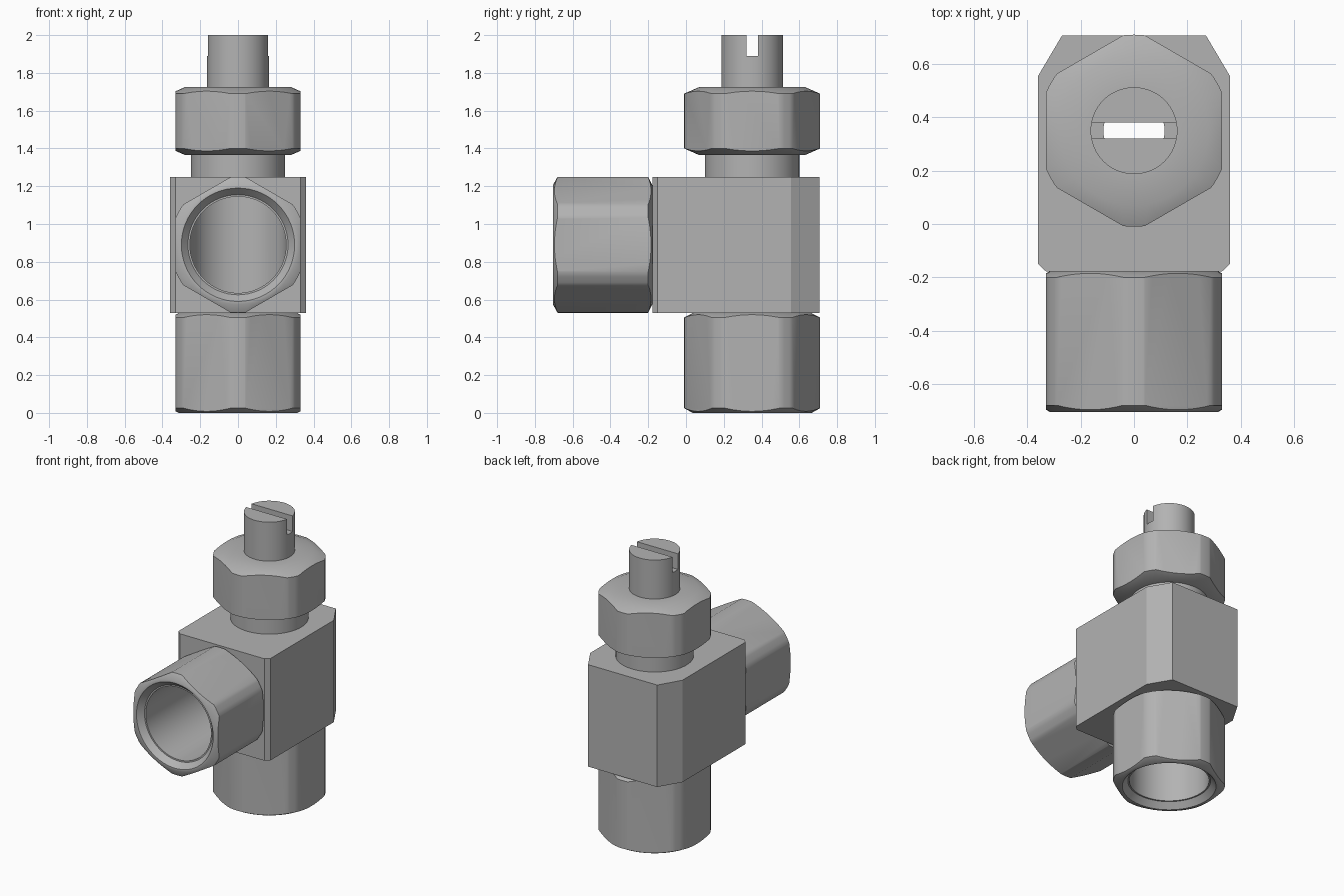
import bpy
import bmesh
from math import sin, cos, pi, radians, sqrt
from mathutils import Matrix

old = bpy.data.objects.get("Cube")
if old:
    bpy.data.objects.remove(old, do_unlink=True)

metal = bpy.data.materials.new("grey metal")
metal.use_nodes = True
GREY = (0.45, 0.45, 0.45, 1)
metal.diffuse_color = GREY
metal.node_tree.nodes["Principled BSDF"].inputs["Base Color"].default_value = GREY

AXIS_Y = 0.35      # vertical axis of the valve
PORT_Z = 0.89      # height of the front port
FLAT = 0.33        # half the width across the nut flats
ROUND = 0.36       # radius that trims the nut corners
BORE = 0.255


def to_object(name, bm, matrix=Matrix()):
    bmesh.ops.remove_doubles(bm, verts=bm.verts, dist=0.0001)
    bmesh.ops.recalc_face_normals(bm, faces=bm.faces)
    bm.transform(matrix)
    mesh = bpy.data.meshes.new(name)
    bm.to_mesh(mesh)
    bm.free()
    mesh.materials.append(metal)
    obj = bpy.data.objects.new(name, mesh)
    bpy.context.collection.objects.link(obj)
    return obj


def lathe(name, profile, matrix=Matrix()):
    """Revolve a closed (radius, z) profile around z."""
    bm = bmesh.new()
    verts = [bm.verts.new((r, 0, z)) for r, z in profile]
    edges = [bm.edges.new((a, b)) for a, b in zip(verts, verts[1:] + verts[:1])
             if a.co.x + b.co.x > 0]
    bmesh.ops.spin(bm, geom=verts + edges, cent=(0, 0, 0), axis=(0, 0, 1),
                   angle=2 * pi, steps=64)
    return to_object(name, bm, matrix)


def prism(name, outline, low, high, matrix=Matrix()):
    bm = bmesh.new()
    base = bm.faces.new([bm.verts.new((x, y, low)) for x, y in outline])
    top = bmesh.ops.extrude_face_region(bm, geom=[base])["geom"]
    bmesh.ops.translate(bm, vec=(0, 0, high - low),
                        verts=[v for v in top if isinstance(v, bmesh.types.BMVert)])
    return to_object(name, bm, matrix)


def combine(obj, tool, operation):
    """Apply a boolean and discard the tool."""
    mod = obj.modifiers.new("cut", "BOOLEAN")
    mod.operation = operation
    mod.solver = "EXACT"
    mod.object = tool
    bpy.context.view_layer.objects.active = obj
    bpy.ops.object.modifier_apply(modifier=mod.name)
    bpy.data.objects.remove(tool, do_unlink=True)


def cylinder(radius, low, high, matrix):
    return lathe("cutter", [(0, low), (radius, low), (radius, high), (0, high)], matrix)


def hex_nut(name, profile, matrix):
    """Turned profile trimmed by a hexagon with corners on local y."""
    nut = lathe(name, profile, matrix)
    corner = FLAT * 2 / sqrt(3)
    hexagon = [(corner * sin(i * pi / 3), corner * cos(i * pi / 3)) for i in range(6)]
    combine(nut, prism("cutter", hexagon, -1, 2, matrix), "INTERSECT")
    return nut


upright = Matrix.Translation((0, AXIS_Y, 0))
forward = Matrix.Translation((0, -0.175, PORT_Z)) @ Matrix.Rotation(radians(90), 4, "X")
downward = Matrix.Translation((0, AXIS_Y, 0.53)) @ Matrix.Rotation(pi, 4, "X")

# Block with chamfered corners, bored from below and from the front
half = [(0.33, -0.178), (0.36, -0.15), (0.36, 0.555), (0.27, 0.707)]
outline = half + [(-x, y) for x, y in reversed(half)]
body = prism("valve_body", outline, 0.53, 1.25)
combine(body, cylinder(BORE, 0.3, 1.2, upright), "DIFFERENCE")
combine(body, cylinder(0.115, 1.1, 1.4, upright), "DIFFERENCE")
combine(body, cylinder(BORE, -0.525, 0.2, forward), "DIFFERENCE")

# Two long port nuts with countersunk mouths
LENGTH = 0.53
port = [(BORE, 0), (0.31, 0), (ROUND, 0.025), (ROUND, LENGTH - 0.025),
        (0.315, LENGTH), (0.30, LENGTH), (0.265, LENGTH - 0.04), (BORE, LENGTH - 0.04)]
parts = [body,
         hex_nut("front_port_nut", port, forward),
         hex_nut("bottom_port_nut", port, downward)]

# Short gland nut on top
gland = [(0.15, 1.365), (0.28, 1.365), (ROUND, 1.4), (ROUND, 1.69),
         (0.28, 1.725), (0.15, 1.725)]
parts.append(hex_nut("gland_nut", gland, upright))

# Hollow stem and neck with a screwdriver slot
stem = lathe("slotted_stem", [
    (0, 2), (0.163, 2), (0.163, 1.5), (0.25, 1.5), (0.25, 1.22),
    (0.115, 1.22), (0.115, 1.9), (0, 1.9)], upright)
slot = [(-0.3, -0.03), (0.3, -0.03), (0.3, 0.03), (-0.3, 0.03)]
combine(stem, prism("cutter", slot, 1.89, 2.1, upright), "DIFFERENCE")
parts.append(stem)

# Smooth turned faces, keep machined edges crisp
for part in parts:
    bpy.ops.object.select_all(action="DESELECT")
    part.select_set(True)
    bpy.context.view_layer.objects.active = part
    bpy.ops.object.shade_smooth_by_angle(angle=radians(30))
